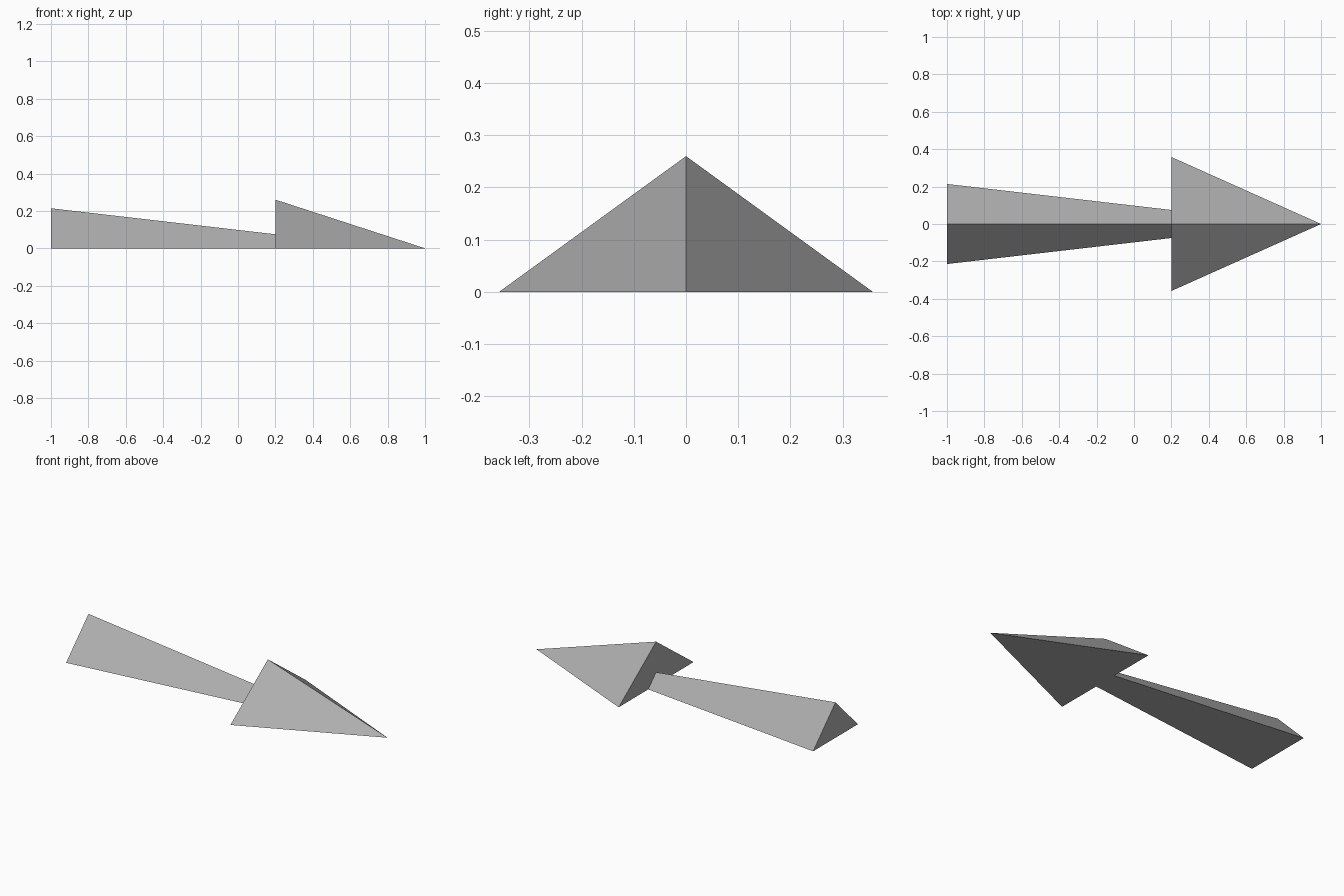
import bpy
import bmesh

if "Cube" in bpy.data.objects:
    bpy.data.objects.remove(bpy.data.objects["Cube"], do_unlink=True)

# Single mid grey finish
GREY = (0.42, 0.42, 0.42, 1.0)
grey = bpy.data.materials.new("mid_grey")
grey.use_nodes = True
grey.diffuse_color = GREY
grey.node_tree.nodes["Principled BSDF"].inputs["Base Color"].default_value = GREY


def triangle(bm, x, half_width, height):
    """Triangular cross-section standing on the ground at x."""
    points = ((-half_width, 0), (half_width, 0), (0, height))
    return [bm.verts.new((x, y, z)) for y, z in points]


def finish(bm, name):
    bmesh.ops.recalc_face_normals(bm, faces=bm.faces)
    mesh = bpy.data.meshes.new(name)
    bm.to_mesh(mesh)
    bm.free()
    mesh.materials.append(grey)
    obj = bpy.data.objects.new(name, mesh)
    bpy.context.collection.objects.link(obj)


# Shaft: triangular prism tapering towards the head
bm = bmesh.new()
tail = triangle(bm, -1.0, 0.214, 0.214)
neck = triangle(bm, 0.2, 0.075, 0.075)
bm.faces.new(tail)
bm.faces.new(neck)
for i in range(3):
    j = (i + 1) % 3
    bm.faces.new((tail[i], tail[j], neck[j], neck[i]))
finish(bm, "arrow_shaft")

# Head: half pyramid meeting at a point on the ground
bm = bmesh.new()
base = triangle(bm, 0.2, 0.358, 0.26)
tip = bm.verts.new((1.0, 0, 0))
bm.faces.new(base)
for i in range(3):
    bm.faces.new((base[i], base[(i + 1) % 3], tip))
finish(bm, "arrow_head")
